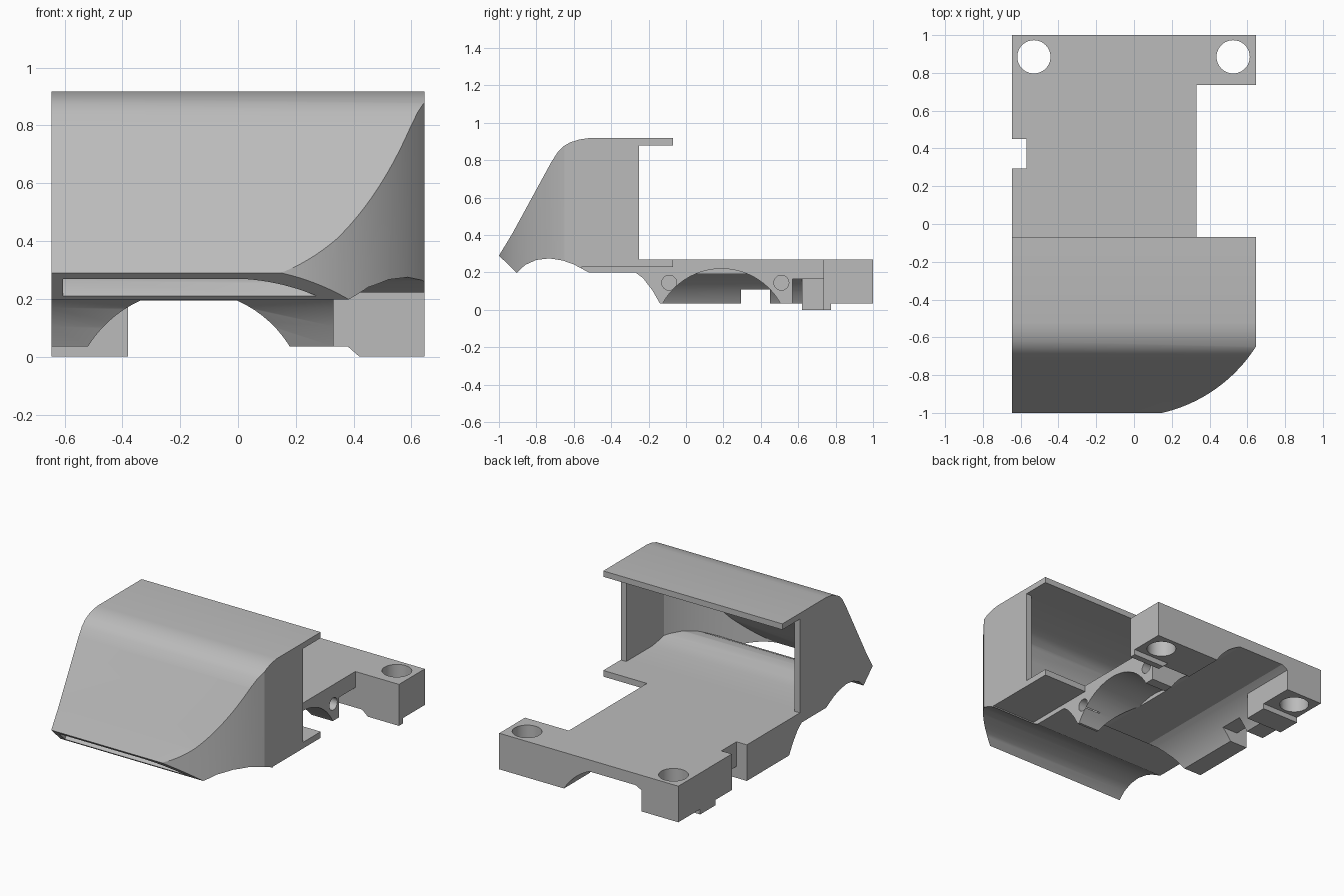
import bpy, bmesh, math
from mathutils import Vector

if "Cube" in bpy.data.objects:
    bpy.data.objects.remove(bpy.data.objects["Cube"])

grey = bpy.data.materials.new("plain grey")
grey.use_nodes = True
COLOUR = (0.5, 0.5, 0.5, 1)
grey.diffuse_color = COLOUR
grey.node_tree.nodes["Principled BSDF"].inputs["Base Color"].default_value = COLOUR


def prism(name, points, axis, lo, hi):
    """Extrude a 2D outline along one axis; the outline uses the other two in order."""
    def place(p, t):
        return Vector({"x": (t, p[0], p[1]), "y": (p[0], t, p[1]), "z": (p[0], p[1], t)}[axis])
    bm = bmesh.new()
    a = [bm.verts.new(place(p, lo)) for p in points]
    b = [bm.verts.new(place(p, hi)) for p in points]
    bm.faces.new(a)
    bm.faces.new(b[::-1])
    for i in range(len(a)):
        j = (i + 1) % len(a)
        bm.faces.new((a[i], b[i], b[j], a[j]))
    bmesh.ops.recalc_face_normals(bm, faces=bm.faces)
    mesh = bpy.data.meshes.new(name)
    bm.to_mesh(mesh)
    bm.free()
    mesh.materials.append(grey)
    ob = bpy.data.objects.new(name, mesh)
    bpy.context.collection.objects.link(ob)
    return ob


def box(name, x0, x1, y0, y1, z0, z1):
    return prism(name, [(x0, y0), (x1, y0), (x1, y1), (x0, y1)], "z", z0, z1)


def arc(cx, cy, r, start, end, n):
    steps = [math.radians(start + (end - start) * i / n) for i in range(n + 1)]
    return [(cx + r * math.cos(t), cy + r * math.sin(t)) for t in steps]


def circle(cx, cy, r, n=40):
    return arc(cx, cy, r, 0, 360, n)[:-1]


def combine(target, other, operation="DIFFERENCE"):
    """Apply a boolean and discard the helper."""
    mod = target.modifiers.new("cut", "BOOLEAN")
    mod.operation, mod.object, mod.solver = operation, other, "EXACT"
    bpy.context.view_layer.objects.active = target
    bpy.ops.object.modifier_apply(modifier=mod.name)
    bpy.data.objects.remove(other)


def corner(radius):
    """Everything outside the rounded front corner."""
    return prism("corner_cutter", arc(-0.03, -0.22, radius, -88, -25, 32)
                 + [(0.9, -0.5), (0.9, -1.3), (0, -1.3)], "z", -0.2, 1.2)


# Duct hood: side profile, rounded at one front corner
W = 0.645
outer = [(-1, 0.29), (-0.93, 0.405), (-0.72, 0.79), (-0.685, 0.845), (-0.655, 0.875),
         (-0.62, 0.895), (-0.57, 0.911), (-0.52, 0.918), (-0.07, 0.918), (-0.07, 0.2),
         (-0.52, 0.2), (-0.6, 0.243), (-0.66, 0.264), (-0.73, 0.275), (-0.8, 0.267),
         (-0.86, 0.24), (-0.905, 0.198)]
hood = prism("duct_hood", outer, "x", -W, W)
combine(hood, corner(0.8))

# Air passage with the curved floor and front slit
inner = [(-0.95, 0.17), (-0.915, 0.212), (-0.87, 0.262), (-0.8, 0.295), (-0.73, 0.305),
         (-0.66, 0.297), (-0.6, 0.283), (-0.52, 0.27), (-0.2, 0.27), (-0.2, 0.88),
         (-0.53, 0.88), (-0.59, 0.866), (-0.64, 0.835), (-0.69, 0.765), (-0.9, 0.385),
         (-0.98, 0.265), (-1.03, 0.2)]
cavity = prism("air_passage", inner, "x", -0.605, 0.605)
combine(cavity, corner(0.76))
combine(hood, cavity)

# Open back between the lips, and thinner floor beyond the mount
combine(hood, box("back_opening", -0.8, 0.8, -0.25, 0.1, 0.27, 0.88))
combine(hood, box("floor_relief", 0.33, 0.8, -0.56, 0.1, 0, 0.23))

# Mounting base
base_side = [(-0.27, 0.2), (-0.23, 0.17), (-0.18, 0.105), (-0.14, 0.035), (1, 0.035),
             (1, 0.27), (-0.07, 0.27), (-0.07, 0.2)]
base = prism("mounting_base", base_side, "x", -W, 0.33)

# Rounded channel underneath with a flat ceiling
channel = arc(-0.17, -0.18, 0.41, 0, 66, 14) + arc(-0.17, -0.18, 0.41, 114, 180, 14)
combine(base, prism("channel", channel, "y", -0.5, 1.2))

# Cross saddle, side pocket and cable notch
combine(base, prism("saddle", circle(0.19, -0.14, 0.36, 64), "x", 0, 0.5))
combine(base, box("pocket", 0, 0.5, 0.57, 0.735, -0.1, 0.165))
combine(base, box("notch", -0.8, -0.57, 0.295, 0.45, -0.1, 0.5))
combine(base, box("notch_low", -0.8, -0.4, 0.295, 0.45, -0.1, 0.11))

# Side screw holes
for y in (-0.09, 0.51):
    combine(base, prism("side_hole", circle(y, 0.145, 0.04, 24), "x", 0.22, 0.5))

# Rear ears with small locating lips
combine(base, box("left_ear", 0.2, W, 0.735, 1, 0.035, 0.27), "UNION")
combine(base, box("right_ear", -W, -0.38, 0.62, 1, 0.035, 0.27), "UNION")
combine(base, prism("left_lip", [(0.42, 0), (W, 0), (W, 0.1), (0.38, 0.1), (0.38, 0.035)],
                    "y", 0.735, 0.775), "UNION")
combine(base, box("right_lip", -W, -0.38, 0.62, 0.775, 0, 0.1), "UNION")
for x in (-0.53, 0.525):
    combine(base, prism("ear_hole", circle(x, 0.885, 0.088), "z", -0.2, 0.5))

# Smooth curves, sharp edges
for ob in (hood, base):
    bpy.ops.object.select_all(action="DESELECT")
    ob.select_set(True)
    bpy.context.view_layer.objects.active = ob
    bpy.ops.object.shade_smooth_by_angle(angle=math.radians(25))
